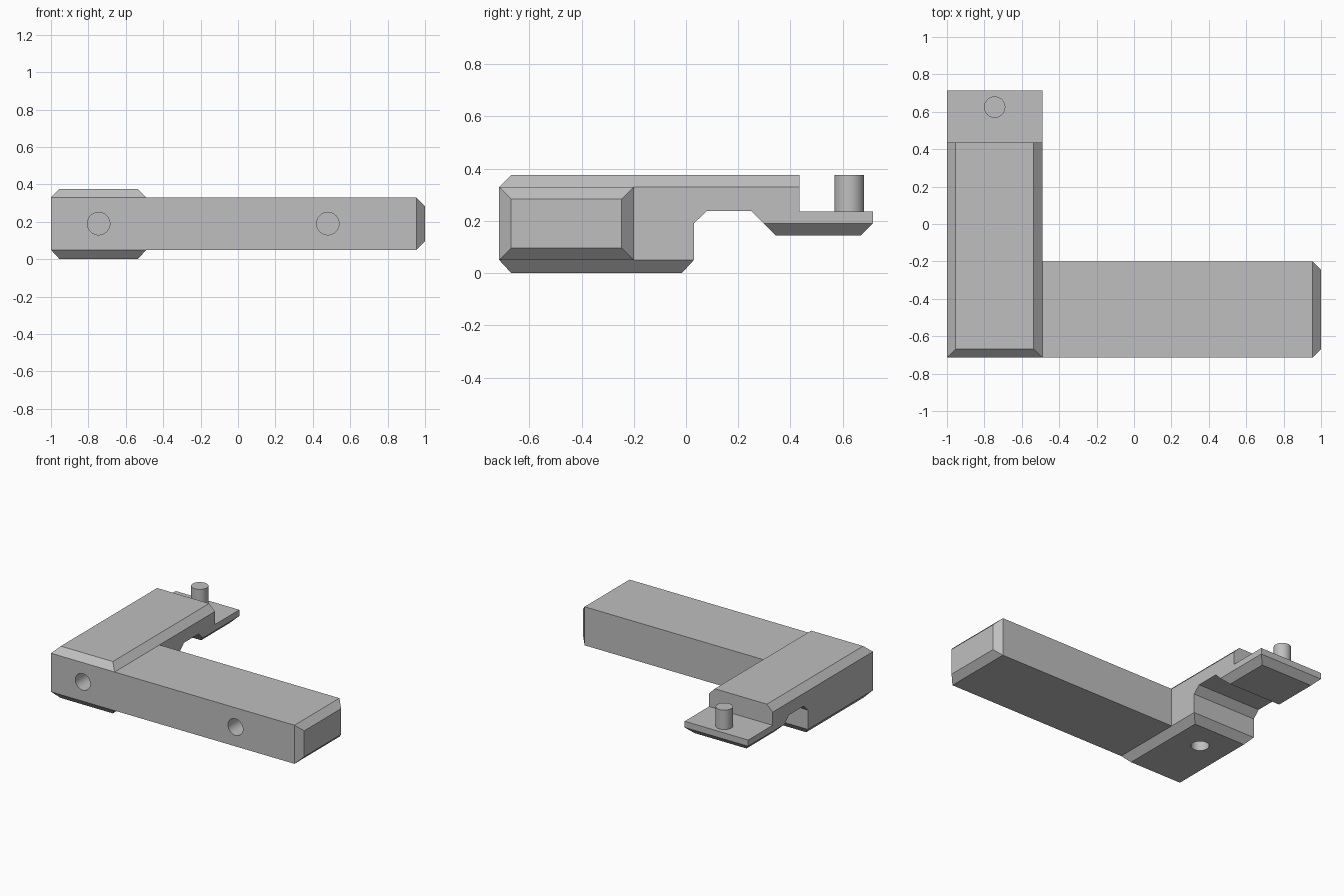
import bpy, bmesh, math
from mathutils import Vector

if "Cube" in bpy.data.objects:
    bpy.data.objects.remove(bpy.data.objects["Cube"], do_unlink=True)

LEFT, RIGHT = -1.0, -0.49          # sides of the long block
FRONT, BACK = -0.715, 0.715
LOW, HIGH = 0.05, 0.33             # straight-sided height range
CHAMFER = 0.046
MID_X, MID_Z = -0.745, 0.19
HOLE_R, HOLE_DEPTH = 0.06, 0.15

grey = bpy.data.materials.new("plain grey")
grey.use_nodes = True
colour = (0.52, 0.52, 0.52, 1.0)
grey.diffuse_color = colour
grey.node_tree.nodes["Principled BSDF"].inputs["Base Color"].default_value = colour


def finish(bm, name):
    bmesh.ops.recalc_face_normals(bm, faces=bm.faces)
    mesh = bpy.data.meshes.new(name)
    bm.to_mesh(mesh)
    bm.free()
    mesh.materials.append(grey)
    obj = bpy.data.objects.new(name, mesh)
    bpy.context.collection.objects.link(obj)
    return obj


def prism(outline, vector):
    """Extrude a closed outline along a vector."""
    bm = bmesh.new()
    base = bm.faces.new([bm.verts.new(p) for p in outline])
    moved = bmesh.ops.extrude_face_region(bm, geom=[base], use_keep_orig=True)["geom"]
    verts = [v for v in moved if isinstance(v, bmesh.types.BMVert)]
    bmesh.ops.translate(bm, verts=verts, vec=vector)
    bmesh.ops.recalc_face_normals(bm, faces=bm.faces)
    return bm


def chamfered_step(bm, near, normal, height, keep_back=False):
    """Raise the face closest to a point, sloping its sides inwards."""
    normal = Vector(normal)
    bm.normal_update()
    facing = [f for f in bm.faces if f.normal.dot(normal) > 0.99]
    face = min(facing, key=lambda f: (f.calc_center_median() - Vector(near)).length)
    face = bmesh.ops.extrude_discrete_faces(bm, faces=[face])["faces"][0]
    centre = face.calc_center_median()
    for v in face.verts:
        side = v.co - centre
        for axis in range(3):
            if abs(normal[axis]) > 0.5 or (keep_back and axis == 1 and side.y > 0):
                continue
            v.co[axis] -= math.copysign(CHAMFER, side[axis])
        v.co += normal * height


def cylinder(name, start, end, radius):
    start, end = Vector(start), Vector(end)
    axis = end - start
    bpy.ops.mesh.primitive_cylinder_add(
        vertices=48, radius=radius, depth=axis.length, location=(start + end) / 2,
        rotation=axis.to_track_quat("Z", "Y").to_euler())
    obj = bpy.context.object
    obj.name = name
    obj.data.materials.append(grey)
    return obj


def activate(obj):
    bpy.ops.object.select_all(action="DESELECT")
    obj.select_set(True)
    bpy.context.view_layer.objects.active = obj


def drill(obj, mouth, direction):
    """Cut a blind round hole."""
    mouth, direction = Vector(mouth), Vector(direction)
    cutter = cylinder("hole_cutter", mouth - direction * 0.05,
                      mouth + direction * HOLE_DEPTH, HOLE_R)
    cutter.hide_render = True
    mod = obj.modifiers.new("hole", "BOOLEAN")
    mod.operation, mod.solver, mod.object = "DIFFERENCE", "EXACT", cutter
    activate(obj)
    bpy.ops.object.modifier_apply(modifier=mod.name)
    bpy.data.objects.remove(cutter, do_unlink=True)


# Long block with a notch underneath and a thin tongue at the back
side = [(FRONT, LOW), (0.03, LOW), (0.03, 0.19), (0.08, 0.238), (0.25, 0.238),
        (0.297, 0.19), (BACK, 0.19), (BACK, 0.235), (0.435, 0.235),
        (0.435, HIGH), (FRONT, HIGH)]
bm = prism([(LEFT, y, z) for y, z in side], (RIGHT - LEFT, 0, 0))
chamfered_step(bm, (MID_X, -0.2, HIGH), (0, 0, 1), 0.046, keep_back=True)
chamfered_step(bm, (MID_X, -0.3, LOW), (0, 0, -1), 0.05)
chamfered_step(bm, (MID_X, 0.5, 0.19), (0, 0, -1), 0.046)
long_block = finish(bm, "long_block")

# Side arm with a chamfered tip
section = [(FRONT, LOW), (-0.2, LOW), (-0.2, HIGH), (FRONT, HIGH)]
bm = prism([(RIGHT, y, z) for y, z in section], (1 - CHAMFER - RIGHT, 0, 0))
chamfered_step(bm, (1, -0.45, MID_Z), (1, 0, 0), CHAMFER)
side_arm = finish(bm, "side_arm")

# Peg standing on the tongue
peg = cylinder("peg", (MID_X, 0.625, 0.22), (MID_X, 0.625, 0.376), 0.057)

# Blind holes in the front and under the block
drill(long_block, (MID_X, FRONT, MID_Z), (0, 1, 0))
drill(long_block, (MID_X, -0.215, 0), (0, 0, 1))
drill(side_arm, (0.48, FRONT, MID_Z), (0, 1, 0))

for part in (long_block, side_arm, peg):
    activate(part)
    bpy.ops.object.shade_smooth_by_angle(angle=math.radians(30))
